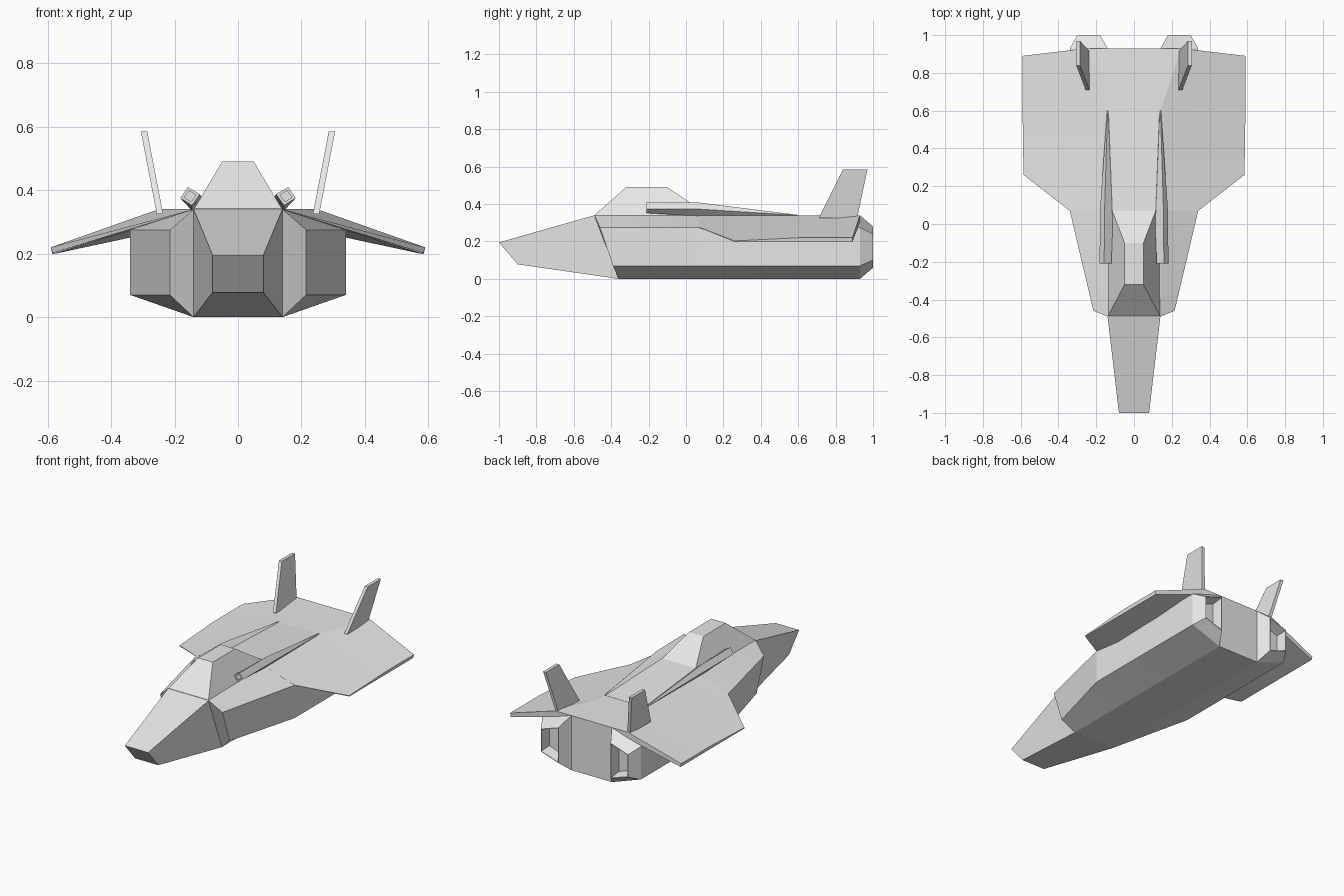
import bpy
import bmesh
import math
from mathutils import Vector

default_cube = bpy.data.objects.get("Cube")
if default_cube:
    bpy.data.objects.remove(default_cube, do_unlink=True)

# One plain grey for the whole craft
grey = bpy.data.materials.new("hull_grey")
grey.use_nodes = True
grey.diffuse_color = (0.8, 0.8, 0.8, 1)
grey.node_tree.nodes["Principled BSDF"].inputs["Base Color"].default_value = grey.diffuse_color


def mirrored(point):
    return Vector((-point[0], point[1], point[2]))


def symmetric(half):
    """Close a half section across the centre plane."""
    return [Vector(p) for p in half] + [mirrored(p) for p in reversed(half)]


def scaled(ring, factor, y):
    """Copy a ring, shrunk about its centre and moved to a station."""
    centre = sum((Vector(p) for p in ring), Vector()) / len(ring)
    result = [centre + (Vector(p) - centre) * factor for p in ring]
    for point in result:
        point.y = y
    return result


def at(y, section):
    """Place an x, z section at a station along the craft."""
    return [Vector((x, y, z)) for x, z in section]


def loft(name, rings):
    """Skin a row of equal rings and cap both ends."""
    bm = bmesh.new()
    rows = [[bm.verts.new(p) for p in ring] for ring in rings]
    count = len(rows[0])
    for first, second in zip(rows, rows[1:]):
        for i in range(count):
            j = (i + 1) % count
            bm.faces.new((first[i], first[j], second[j], second[i]))
    bm.faces.new(rows[0])
    bm.faces.new(rows[-1])
    bmesh.ops.recalc_face_normals(bm, faces=bm.faces[:])
    mesh = bpy.data.meshes.new(name)
    bm.to_mesh(mesh)
    bm.free()
    mesh.materials.append(grey)
    part = bpy.data.objects.new(name, mesh)
    bpy.context.collection.objects.link(part)
    bpy.ops.object.select_all(action="DESELECT")
    part.select_set(True)
    bpy.context.view_layer.objects.active = part
    bpy.ops.object.shade_smooth_by_angle(angle=math.radians(12))
    return part


def loft_pair(name, rings):
    loft("left_" + name, rings)
    loft("right_" + name, [[mirrored(p) for p in ring] for ring in rings])


# Wedge nose with a chopped tip
loft("nose", [
    symmetric([(0.08, -1, 0.195), (0.08, -0.9, 0.078)]),
    symmetric([(0.14, -0.49, 0.34), (0.14, -0.36, 0)]),
])

# Main hull, broadening from the slanted shoulders
hull_section = [(0.14, 0.34), (0.34, 0.275), (0.34, 0.07), (0.14, 0)]
shoulder = [(0.14, -0.49, 0.34), (0.215, -0.46, 0.275),
            (0.215, -0.39, 0.07), (0.14, -0.36, 0)]
loft("hull", [
    symmetric(shoulder),
    symmetric(at(0.07, hull_section)),
    symmetric(at(0.93, hull_section)),
])

# Drooped wings: inner top, ridge, tip top, tip bottom, inner bottom
loft_pair("wing", [
    at(0.07, [(0.1, 0.34), (0.14, 0.34), (0.34, 0.276), (0.34, 0.274), (0.25, 0.27)]),
    at(0.26, [(0.1, 0.34), (0.14, 0.34), (0.585, 0.203), (0.585, 0.198), (0.25, 0.27)]),
    at(0.6, [(0.1, 0.34), (0.14, 0.34), (0.59, 0.22), (0.585, 0.198), (0.25, 0.28)]),
    [(0.1, 0.93, 0.34), (0.25, 0.93, 0.34), (0.59, 0.89, 0.22),
     (0.585, 0.89, 0.198), (0.25, 0.93, 0.302)],
])

# Canopy running back into a low spine
canopy_tops = [(0.138, -0.488, 0.342), (0.05, -0.32, 0.49), (0.05, -0.1, 0.49),
               (0.115, 0.07, 0.375), (0.135, 0.6, 0.341)]
loft("canopy", [symmetric([top, (0.14, top[1], 0.33)]) for top in canopy_tops])

# Hollow tapered nozzles
nozzle_base = at(0.93, hull_section)
nozzle_rim = at(1, [(0.18, 0.28), (0.3, 0.24), (0.3, 0.1), (0.18, 0.06)])
loft_pair("nozzle", [
    nozzle_base,
    nozzle_rim,
    scaled(nozzle_rim, 0.96, 1),
    scaled(nozzle_rim, 0.8, 0.935),
])

# Slim intake pods beside the canopy, fading into the deck
pod_front = at(-0.21, [(0.158, 0.41), (0.182, 0.375), (0.145, 0.352), (0.12, 0.387)])
pod_middle = at(0.07, [(0.156, 0.408), (0.18, 0.373), (0.145, 0.335), (0.11, 0.37)])
loft_pair("intake_pod", [
    scaled(pod_front, 0.6, -0.1),
    scaled(pod_front, 0.6, -0.21),
    pod_front,
    pod_middle,
    at(0.6, [(0.14, 0.342), (0.143, 0.34), (0.14, 0.335), (0.137, 0.34)]),
])


# Swept tail fins leaning outward
def fin_ring(x, z, front, back):
    return [(x, front, z), (x + 0.02, front, z), (x + 0.02, back, z), (x, back, z)]


loft_pair("tail_fin", [fin_ring(0.236, 0.325, 0.71, 0.915),
                       fin_ring(0.286, 0.585, 0.84, 0.97)])
